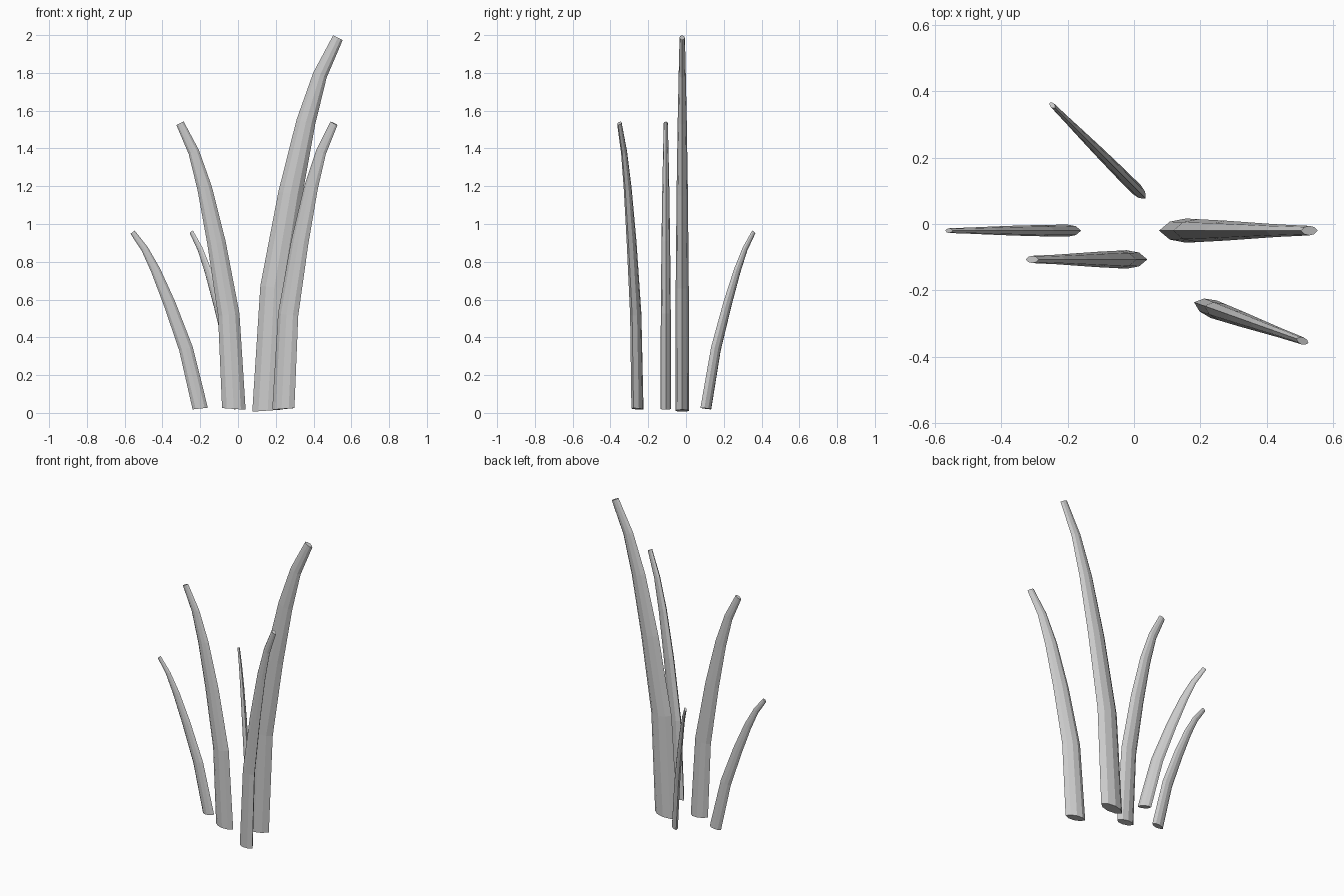
import bpy, bmesh
from math import sin, cos, radians
from mathutils import Matrix, Vector

if "Cube" in bpy.data.objects:
    bpy.data.objects.remove(bpy.data.objects["Cube"])

# Blade stations: outward offset, height, half width, half thickness, ring tilt
STATIONS = [
    (0.000, 0.00, 0.0625, 0.0280, -0.07),
    (0.027, 0.50, 0.0570, 0.0265, 0.11),
    (0.092, 0.88, 0.0490, 0.0230, 0.20),
    (0.155, 1.17, 0.0390, 0.0185, 0.26),
    (0.212, 1.36, 0.0290, 0.0145, 0.38),
    (0.285, 1.512, 0.0215, 0.0110, 0.46),
]
# Flattened eight-sided cross-section
SECTION = [(1, 0), (.6, .74), (0, 1), (-.6, .74),
           (-1, 0), (-.6, -.74), (0, -1), (.6, -.74)]


def blade(name, base, heading, scale, lean=0.0):
    bm = bmesh.new()
    rings = []
    for off, z, hw, ht, tilt in STATIONS:
        rings.append([bm.verts.new((off + u * hw * cos(tilt), v * ht,
                                    z - u * hw * sin(tilt)))
                      for u, v in SECTION])
    n = len(SECTION)
    for a, b in zip(rings, rings[1:]):
        for i in range(n):
            j = (i + 1) % n
            bm.faces.new((a[i], a[j], b[j], b[i]))
    # closed root and cut tip
    bm.faces.new(rings[0][::-1])
    bm.faces.new(rings[-1])
    bm.transform(Matrix.Translation(Vector(base))
                 @ Matrix.Rotation(radians(heading), 4, 'Z')
                 @ Matrix.Rotation(lean, 4, 'Y')
                 @ Matrix.Scale(scale, 4))
    bmesh.ops.recalc_face_normals(bm, faces=bm.faces)
    mesh = bpy.data.meshes.new(name)
    bm.to_mesh(mesh)
    bm.free()
    obj = bpy.data.objects.new(name, mesh)
    bpy.context.collection.objects.link(obj)


# Grass clump
blade("tall_blade", (0.157, -0.02, 0.012), 0, 1.306)
blade("middle_blade", (-0.022, -0.107, 0.021), 180, 1.0)
blade("front_right_blade", (0.24, -0.257, 0.021), -19.6, 1.0)
blade("short_left_blade", (-0.2, -0.02, 0.023), 180, 0.65, 0.18)
blade("short_back_blade", (0.007, 0.105, 0.023), 135, 0.65, 0.18)
